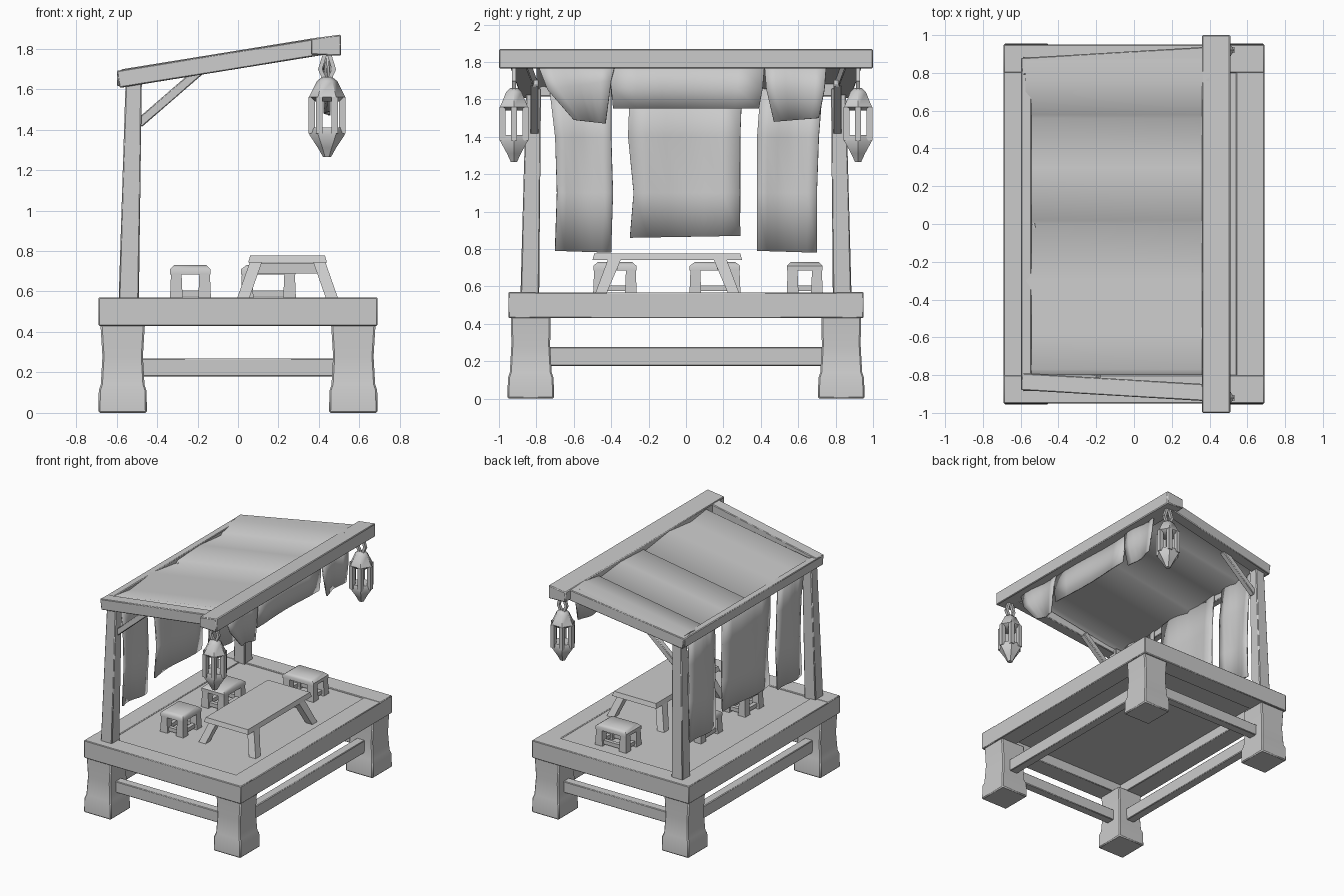
import bpy, bmesh, math
from mathutils import Vector

if "Cube" in bpy.data.objects:
    bpy.data.objects.remove(bpy.data.objects["Cube"])

mat = bpy.data.materials.new("plain grey")
mat.diffuse_color = (0.6, 0.6, 0.6, 1)
mat.use_nodes = True
mat.node_tree.nodes["Principled BSDF"].inputs["Base Color"].default_value = mat.diffuse_color


def finish(name, bm, bevel=0.0):
    bmesh.ops.recalc_face_normals(bm, faces=bm.faces)
    me = bpy.data.meshes.new(name)
    bm.to_mesh(me)
    bm.free()
    me.materials.append(mat)
    ob = bpy.data.objects.new(name, me)
    bpy.context.collection.objects.link(ob)
    if bevel:
        m = ob.modifiers.new("soft edges", 'BEVEL')
        m.width, m.segments = bevel, 1
    return ob


def skin(bm, rings):
    """Bridge matching rings of points and cap both ends."""
    vs = [[bm.verts.new(p) for p in r] for r in rings]
    n = len(vs[0])
    for a, b in zip(vs, vs[1:]):
        for i in range(n):
            bm.faces.new((a[i], a[(i + 1) % n], b[(i + 1) % n], b[i]))
    bm.faces.new(vs[0])
    bm.faces.new(vs[-1])


def rect(x0, x1, y0, y1, z):
    return [(x0, y0, z), (x1, y0, z), (x1, y1, z), (x0, y1, z)]


def add_beam(bm, a, b, w, h):
    """Bar from a to b: w wide sideways, h tall."""
    a, b = Vector(a), Vector(b)
    d = (b - a).normalized()
    side = d.cross(Vector((0, 0, 1)))
    side = side.normalized() if side.length > 0.01 else Vector((1, 0, 0))
    up = side.cross(d)
    skin(bm, [[p + side * w / 2 * s + up * h / 2 * t for s, t in ((-1, -1), (1, -1), (1, 1), (-1, 1))]
              for p in (a, b)])


def beam(name, a, b, w, h, bevel=0.005):
    bm = bmesh.new()
    add_beam(bm, a, b, w, h)
    return finish(name, bm, bevel)


def loft(name, rings, bevel=0.0):
    bm = bmesh.new()
    skin(bm, rings)
    return finish(name, bm, bevel)


def roof_z(x):
    return 1.69 + (x + 0.6) * 0.162


# Platform: rim beams and deck
for s in (-1, 1):
    beam("platform_side_rim", (-0.69, s * 0.875, 0.5), (0.69, s * 0.875, 0.5), 0.15, 0.14)
    beam("platform_end_rim", (s * 0.615, -0.94, 0.499), (s * 0.615, 0.94, 0.499), 0.15, 0.138)
loft("deck", [rect(-0.6, 0.6, -0.86, 0.86, z) for z in (0.51, 0.562)])

# Flared feet, stretchers
for sx in (-1, 1):
    for sy in (-1, 1):
        prof = [(0, .12, .125), (.11, .118, .122), (.14, .108, .112), (.28, .1, .104), (.44, .11, .105)]
        loft("platform_leg", [rect(sx * .57 - a, sx * .57 + a, sy * .83 - b, sy * .83 + b, z)
                              for z, a, b in prof], 0.008)
for s in (-1, 1):
    beam("side_stretcher", (-0.5, s * 0.83, 0.225), (0.5, s * 0.83, 0.225), 0.07, 0.09)
    beam("end_stretcher", (s * 0.57, -0.76, 0.225), (s * 0.57, 0.76, 0.225), 0.07, 0.1)

# Rear posts, braces and sloping roof side beams
for s in (-1, 1):
    loft("rear_post", [rect(-.59, -.49, s * .835 - .05, s * .835 + .05, .55),
                       rect(-.555, -.475, s * .815 - .04, s * .815 + .04, 1.66)], 0.006)
    beam("roof_brace", (-0.49, s * 0.81, 1.43), (-0.19, s * 0.81, 1.69), 0.045, 0.045)
    beam("roof_side_beam", (-0.59, s * 0.835, roof_z(-.59) - .043), (0.42, s * 0.895, roof_z(.42) - .043), 0.09, 0.085)
beam("roof_back_beam", (-0.57, -0.87, 1.652), (-0.57, 0.87, 1.652), 0.055, 0.075)
loft("roof_front_beam", [[(.36, y, 1.77), (.51, y, 1.765), (.51, y, 1.87), (.36, y, 1.85)] for y in (-1, 1)], 0.006)

# Roof covering: rippled sheet that rides over the right-hand beam
ripple = [(-.80, -.03), (-.77, -.01), (-.58, -.035), (-.3, -.005), (0, -.045), (.02, -.028),
          (.3, -.015), (.56, -.04), (.58, -.022), (.76, .004), (.875, .0)]
loft("roof_covering", [[(-.575, y, roof_z(-.575) + z - .02), (.4, y, roof_z(.4) + z - .02),
                        (.4, y, roof_z(.4) + z), (-.575, y, roof_z(-.575) + z)] for y, z in ripple])


def cloth(name, x, left, right, amp, folds, thick=0.012):
    """Hanging cloth: left/right edges are (y, z) from top to bottom, rippled in x."""
    bm = bmesh.new()
    rows = []
    n = 6
    for j, (l, r) in enumerate(zip(left, right)):
        row = []
        for i in range(n + 1):
            t = i / n
            dx = amp * math.sin(t * folds * math.pi + j * 0.9)
            row.append(bm.verts.new((x + dx, l[0] + (r[0] - l[0]) * t, l[1] + (r[1] - l[1]) * t)))
        rows.append(row)
    for a, b in zip(rows, rows[1:]):
        for i in range(n):
            bm.faces.new((a[i], a[i + 1], b[i + 1], b[i]))
    ob = finish(name, bm)
    m = ob.modifiers.new("thickness", 'SOLIDIFY')
    m.thickness, m.offset = thick, 0


# Back curtains
cloth("left_curtain", -.53, [(-.73, 1.66), (-.70, 1.4), (-.69, 1.1), (-.70, .79)],
      [(-.40, 1.66), (-.40, 1.4), (-.39, 1.1), (-.40, .78)], .014, 2)
cloth("middle_curtain", -.53, [(-.30, 1.66), (-.31, 1.4), (-.28, 1.1), (-.30, .86)],
      [(.30, 1.66), (.29, 1.4), (.29, 1.1), (.29, .87)], .014, 2)
cloth("right_curtain", -.53, [(.40, 1.66), (.38, 1.4), (.38, 1.1), (.38, .79)],
      [(.73, 1.66), (.71, 1.4), (.70, 1.1), (.70, .78)], .014, 2)

# Front valance pieces
cloth("left_valance", .44, [(-.79, 1.78), (-.74, 1.65), (-.60, 1.49)], [(-.38, 1.78), (-.40, 1.7), (-.43, 1.47)], .012, 2)
cloth("middle_valance", .43, [(-.40, 1.78), (-.40, 1.66), (-.39, 1.55)], [(.42, 1.78), (.41, 1.66), (.39, 1.55)], .008, 2)
cloth("right_valance", .44, [(.42, 1.78), (.43, 1.65), (.47, 1.48)], [(.75, 1.78), (.74, 1.65), (.71, 1.5)], .012, 2)

# Low table with splayed legs
loft("table_top", [rect(.05, .44, -.5, .3, .742), rect(.06, .43, -.49, .29, .777)])
bm = bmesh.new()
for sx in (-1, 1):
    for sy in (-1, 1):
        tx, ty = .245 + sx * .155, -.1 + sy * .28
        bx, by = .245 + sx * .225, -.1 + sy * .36
        skin(bm, [rect(bx - .03, bx + .03, by - .03, by + .03, .55),
                  rect(tx - .03, tx + .03, ty - .035, ty + .035, .75)])
for sy in (-1, 1):
    add_beam(bm, (.1, -.1 + sy * .28, .715), (.39, -.1 + sy * .28, .715), .03, .05)
finish("table_legs", bm)

# Three stools: seat, legs and low rails
for cx, cy, hx, hy in ((-.235, -.38, .1, .115), (-.235, .155, .1, .135), (.15, .635, .135, .095)):
    loft("stool_seat", [rect(cx - hx, cx + hx, cy - hy, cy + hy, .685),
                        rect(cx - hx, cx + hx, cy - hy, cy + hy, .71),
                        rect(cx - hx * .8, cx + hx * .8, cy - hy * .8, cy + hy * .8, .73)])
    bm = bmesh.new()
    for sx in (-1, 1):
        for sy in (-1, 1):
            px, py = cx + sx * (hx - .03), cy + sy * (hy - .03)
            skin(bm, [rect(px - .032, px + .032, py - .032, py + .032, .55),
                      rect(px - .026, px + .026, py - .026, py + .026, .69)])
        add_beam(bm, (cx + sx * (hx - .03), cy - hy + .03, .59), (cx + sx * (hx - .03), cy + hy - .03, .59), .03, .03)
    for sy in (-1, 1):
        add_beam(bm, (cx - hx + .03, cy + sy * (hy - .03), .59), (cx + hx - .03, cy + sy * (hy - .03), .59), .03, .03)
    finish("stool_legs", bm)


# Hanging lanterns: capped six-sided cages
def hexagon(cx, cy, r, z):
    return [(cx + r * math.cos(k * math.pi / 3), cy + r * .95 * math.sin(k * math.pi / 3), z) for k in range(6)]


for s in (-1, 1):
    cx, cy = .44, s * .92
    loft("lantern_cap", [hexagon(cx, cy, r, z) for r, z in ((.07, 1.54), (.09, 1.56), (.05, 1.64), (.025, 1.66))])
    loft("lantern_base", [hexagon(cx, cy, r, z) for r, z in ((.02, 1.265), (.045, 1.31), (.088, 1.375), (.075, 1.41))])
    bm = bmesh.new()
    for p, q in zip(hexagon(cx, cy, .075, 1.38), hexagon(cx, cy, .075, 1.56)):
        add_beam(bm, p, q, .032, .032)
    finish("lantern_bars", bm)
    bm = bmesh.new()
    for t in (-1, 1):
        add_beam(bm, (cx + t * .01, cy, 1.645), (cx + t * .035, cy, 1.7), .022, .02)
        add_beam(bm, (cx + t * .035, cy, 1.695), (cx + t * .01, cy, 1.775), .022, .02)
    finish("lantern_hanger", bm)

# Soft shading, keeping hard corners
bpy.ops.object.select_all(action='SELECT')
bpy.context.view_layer.objects.active = bpy.context.selected_objects[0]
bpy.ops.object.shade_smooth_by_angle(angle=math.radians(50))
